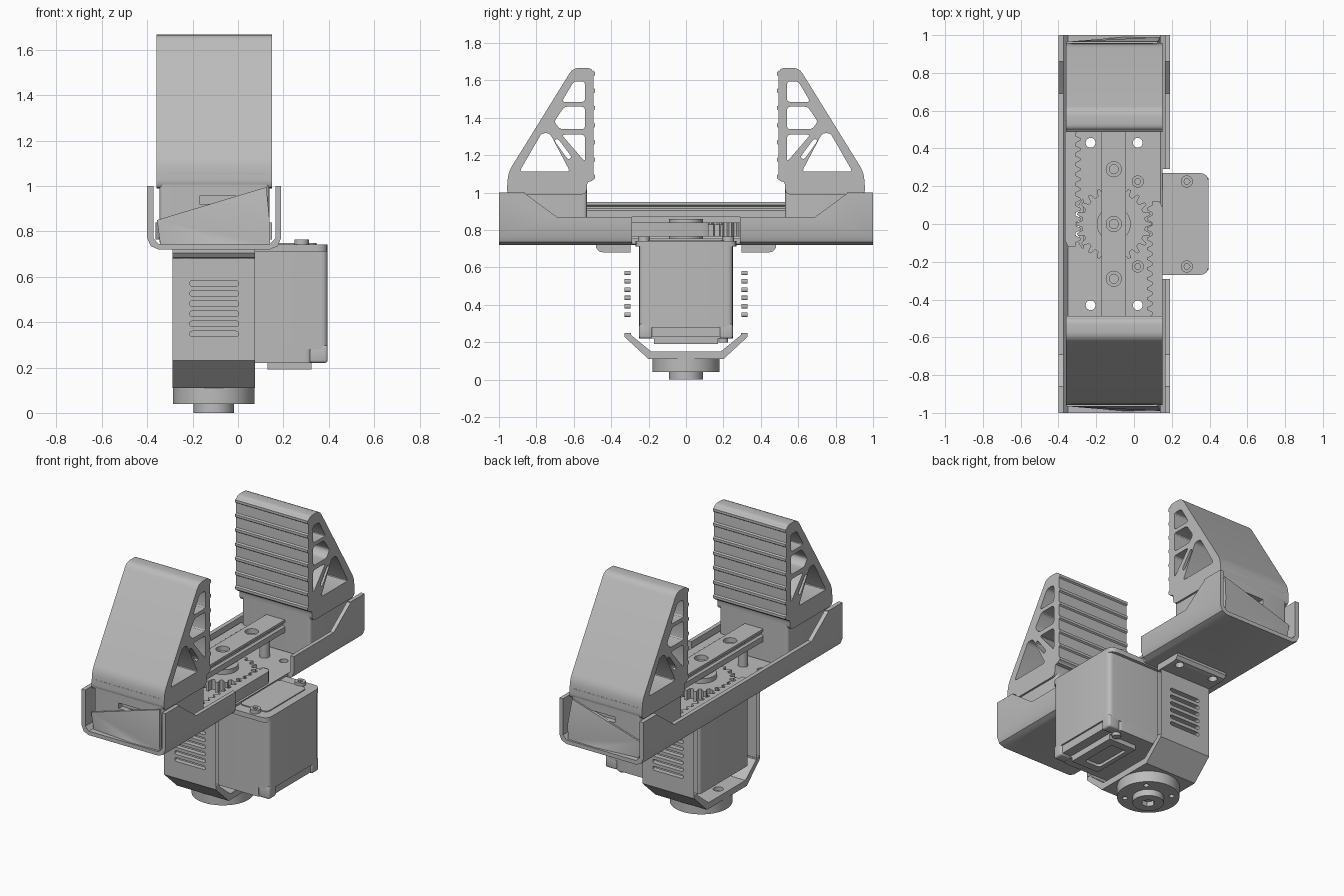
import bpy, bmesh
from math import sin, cos, pi
from mathutils import Vector

old = bpy.data.objects.get("Cube")
if old:
    bpy.data.objects.remove(old, do_unlink=True)

grey = bpy.data.materials.new("plain grey")
grey.use_nodes = True
grey.diffuse_color = (0.5, 0.5, 0.5, 1)
grey.node_tree.nodes["Principled BSDF"].inputs["Base Color"].default_value = (0.5, 0.5, 0.5, 1)
parts = []
CX = -0.107  # gear and rail axis


def make(name, bm):
    bmesh.ops.recalc_face_normals(bm, faces=bm.faces)
    mesh = bpy.data.meshes.new(name)
    bm.to_mesh(mesh)
    bm.free()
    mesh.materials.append(grey)
    ob = bpy.data.objects.new(name, mesh)
    bpy.context.collection.objects.link(ob)
    parts.append(ob)
    return ob


def rounded(pts, r, n=4):
    """Replace each corner of a polygon with a small curve."""
    out = []
    for i, p in enumerate(pts):
        p = Vector(p)
        a, b = Vector(pts[i - 1]) - p, Vector(pts[(i + 1) % len(pts)]) - p
        ra, rb = min(r, a.length * 0.45), min(r, b.length * 0.45)
        s, e = p + a.normalized() * ra, p + b.normalized() * rb
        for k in range(n + 1):
            t = k / n
            out.append(tuple(s * (1 - t) ** 2 + p * (2 * t * (1 - t)) + e * t * t))
    return out


def prism(name, pts, axis, lo, hi):
    """Extrude a polygon along an axis; points hold the other two coordinates in order."""
    bm = bmesh.new()

    def at(p, h):
        c = list(p)
        c.insert("xyz".index(axis), h)
        return bm.verts.new(c)
    bottom = [at(p, lo) for p in pts]
    top = [at(p, hi) for p in pts]
    bm.faces.new(bottom)
    bm.faces.new(top)
    for i in range(len(pts)):
        bm.faces.new((bottom[i - 1], bottom[i], top[i], top[i - 1]))
    return make(name, bm)


def rect(a0, a1, b0, b1):
    return [(a0, b0), (a1, b0), (a1, b1), (a0, b1)]


def box(name, x0, x1, y0, y1, z0, z1, r=0.0):
    pts = rect(x0, x1, y0, y1)
    return prism(name, rounded(pts, r) if r else pts, "z", z0, z1)


def disc(name, x, y, r, z0, z1, n=40):
    return prism(name, [(x + r * cos(2 * pi * i / n), y + r * sin(2 * pi * i / n)) for i in range(n)],
                 "z", z0, z1)


def finish(ob, *mods):
    """Bake the modifiers of an object into its mesh."""
    dg = bpy.context.evaluated_depsgraph_get()
    ob.data = bpy.data.meshes.new_from_object(ob.evaluated_get(dg))
    ob.modifiers.clear()


def cut(ob, cutters):
    for c in cutters:
        m = ob.modifiers.new("cut", "BOOLEAN")
        m.operation, m.solver, m.object = "DIFFERENCE", "EXACT", c
    finish(ob)
    for c in cutters:
        parts.remove(c)
        bpy.data.objects.remove(c, do_unlink=True)


def bevel(ob, width, segments=3):
    m = ob.modifiers.new("bevel", "BEVEL")
    m.width, m.segments = width, segments
    finish(ob)


# Channel frame with folded side walls
outer = rounded([(-0.40, 0.72), (0.19, 0.72)], 0.0, 1)
profile = ([(-0.40, 1.0), (-0.40, 0.77), (-0.385, 0.735), (-0.35, 0.72), (0.14, 0.72), (0.175, 0.735),
            (0.19, 0.77), (0.19, 1.0), (0.165, 1.0), (0.165, 0.77), (0.14, 0.745), (-0.35, 0.745),
            (-0.373, 0.77), (-0.373, 1.0)])
frame = prism("channel_frame", profile, "y", -1, 1)
cutters = [
    prism("wall_cutter", [(-0.86, 1.1), (-0.86, 0.995), (-0.69, 0.87), (0.69, 0.87), (0.86, 0.995), (0.86, 1.1)],
          "x", -0.6, 0.6),
    box("motor_gap", 0.15, 0.4, -0.29, 0.29, 0.6, 1.2),
    disc("gear_hole", CX, 0, 0.21, 0.6, 0.76)]
for x in (-0.23, 0.02):
    for y in (-0.43, 0.43):
        cutters.append(disc("bolt_hole", x, y, 0.026, 0.6, 0.8, 20))
cut(frame, cutters)

# Linear rail with counterbored holes, and its posts
rail = prism("rail", [(-0.172, 0.87), (-0.172, 0.905), (-0.16, 0.915), (-0.16, 0.925), (-0.172, 0.935),
                      (-0.172, 0.95), (-0.042, 0.95), (-0.042, 0.935), (-0.054, 0.925), (-0.054, 0.915),
                      (-0.042, 0.905), (-0.042, 0.87)], "y", -0.9, 0.9)
cut(rail, [disc("bore", CX, y, r, z, 1.0, 24) for y in (-0.29, 0, 0.29) for r, z in ((0.04, 0.92), (0.024, 0.8))])
for y in (-0.42, 0.42):
    disc("rail_post", CX, y, 0.03, 0.74, 0.88, 24)

# Drive gear
teeth, gear = 22, []
for i in range(teeth):
    for off, r in ((-0.32, 0.168), (-0.14, 0.2), (0.14, 0.2), (0.32, 0.168)):
        a = 2 * pi * (i + off) / teeth
        gear.append((CX + r * cos(a), r * sin(a)))
prism("drive_gear", gear, "z", 0.765, 0.83)
disc("gear_hub", CX, 0, 0.09, 0.73, 0.86)

# Racks, jaws and end covers, once for each end
for s, end in ((-1, "front"), (1, "back")):
    def turn(p):
        return p if s < 0 else (2 * CX - p[0], -p[1])

    def side(pts):
        return [(-s * y, z) for y, z in pts]

    rack = [(0.15, 0.09), (0.15, -0.55), (0.095, -0.55)]
    for i in range(12):
        y = -0.52 + i * 0.0528
        rack += [(0.095, y), (0.07, y + 0.013), (0.07, y + 0.025), (0.095, y + 0.038)]
    rack += [(0.095, 0.12), (0.135, 0.12)]
    prism(end + "_rack", [turn(p) for p in rack], "z", 0.765, 0.84)

    jaw = prism(end + "_jaw", side(rounded([(-0.96, 0.99), (-0.95, 1.11), (-0.605, 1.667), (-0.495, 1.667),
                                            (-0.495, 1.06), (-0.53, 1.06), (-0.53, 0.99)], 0.035)),
                "x", -0.36, 0.15)
    holes = [
        [(-0.89, 1.113), (-0.62, 1.113), (-0.728, 1.318), (-0.772, 1.318)],
        [(-0.54, 1.31), (-0.54, 1.165), (-0.665, 1.31)],
        [(-0.54, 1.34), (-0.54, 1.46), (-0.65, 1.46), (-0.705, 1.38), (-0.675, 1.34)],
        [(-0.54, 1.485), (-0.54, 1.595), (-0.6, 1.595), (-0.665, 1.485)],
        [(-0.705, 1.28), (-0.685, 1.29), (-0.61, 1.19), (-0.63, 1.175)]]
    cut(jaw, [prism("window", side(rounded(h, 0.018, 3)), "x", -0.6, 0.6) for h in holes])
    for k in range(7):
        z = 1.085 + k * 0.092
        ridge = [(-0.497, z - 0.016), (-0.486, z - 0.008), (-0.486, z + 0.008), (-0.497, z + 0.016)]
        prism(end + "_grip_ridge", side(ridge), "x", -0.36, 0.15)

    base = box(end + "_jaw_base", -0.345, 0.138, min(s * 0.53, s * 0.955), max(s * 0.53, s * 0.955), 0.75, 1.06, 0.02)
    cut(base, [box("pocket", -0.17, 0.02, min(s * 0.92, s * 1.1), max(s * 0.92, s * 1.1), 0.92, 0.955)])

    # Faceted end cover tapering to a point on one side
    bm = bmesh.new()
    pts = [(-0.357, 0.965, 0.85), (0.125, 0.965, 0.995), (0.14, 0.99, 0.84), (0.14, 0.985, 0.745),
           (-0.05, 0.99, 0.745), (-0.34, 0.96, 0.722)]
    ring = [bm.verts.new((x, s * y, z)) for x, y, z in pts]
    inner = [bm.verts.new((x, s * (y - 0.02), z)) for x, y, z in pts]
    for i in range(6):
        bm.faces.new((ring[i - 1], ring[i], inner[i], inner[i - 1]))
    for loop in (ring, inner):
        for i in range(1, 5):
            bm.faces.new((loop[0], loop[i], loop[i + 1]))
    make(end + "_end_cover", bm)

# Servo motor body, covers and screws
motor = box("motor_body", -0.27, 0.395, -0.25, 0.25, 0.28, 0.715, 0.03)
box("motor_lower_body", -0.27, 0.325, -0.25, 0.25, 0.22, 0.285, 0.03)
for y in (-0.215, 0.215):
    bevel(box("motor_foot", 0.315, 0.395, y - 0.035, y + 0.035, 0.22, 0.3), 0.012)
box("motor_foot_web", 0.3, 0.385, -0.19, 0.19, 0.23, 0.3)
lower = box("motor_bottom_cover", 0.13, 0.325, -0.17, 0.17, 0.192, 0.225)
cut(lower, [box("recess", 0.16, 0.27, -0.12, 0.12, 0.1, 0.21, 0.02)])
disc("bottom_boss", 0.3, 0.2, 0.025, 0.2, 0.23, 20)
box("motor_top_plate", -0.27, 0.395, -0.27, 0.27, 0.712, 0.742, 0.05)
box("motor_top_panel", 0.15, 0.345, -0.2, 0.2, 0.74, 0.748, 0.03)
for x in (0.02, 0.28):
    for y in (-0.225, 0.225):
        screw = disc("motor_screw", x, y, 0.032, 0.735, 0.765, 24)
        cut(screw, [disc("socket", x, y, 0.016, 0.75, 0.8, 6)])

# Bracket strap: lower cradle, slotted walls and mounting tabs
X0, X1 = -0.288, 0.075
half = [(0.185, 0.15), (0.295, 0.24), (0.295, 0.25), (0.33, 0.25), (0.33, 0.23), (0.2, 0.11)]
cradle = prism("bracket_cradle", half + [(-y, z) for y, z in reversed(half)], "x", X0, X1)
cut(cradle, [disc("cradle_hole", CX + d, 0, 0.03, 0.125, 0.3, 20) for d in (-0.12, 0.12)])
for s in (-1, 1):
    wall = box("bracket_wall", X0, X1, min(s * 0.298, s * 0.33), max(s * 0.298, s * 0.33), 0.25, 0.69)
    cut(wall, [prism("slot", rounded(rect(-0.212, 0.002, z - 0.012, z + 0.012), 0.012), "y", -0.5, 0.5)
               for z in [0.348 + 0.0445 * k for k in range(6)]])
    # the wall edges are left open
    bm = bmesh.new()
    bm.from_mesh(wall.data)
    edge = [f for f in bm.faces if abs(f.normal.x) > 0.9
            and (f.calc_center_median().x < X0 + 0.01 or f.calc_center_median().x > X1 - 0.01)]
    bmesh.ops.delete(bm, geom=edge, context="FACES")
    bm.to_mesh(wall.data)
    bm.free()
    tab = prism("bracket_tab", [(s * y, z) for y, z in ((0.298, 0.72), (0.48, 0.72), (0.48, 0.705), (0.465, 0.685),
                                                       (0.44, 0.68), (0.298, 0.68))], "x", X0, X1)
    cut(tab, [disc("tab_hole", x, s * 0.43, 0.026, 0.6, 0.8, 20) for x in (-0.23, 0.02)])

# Round mounting flange
flange = disc("mount_flange", CX, 0, 0.18, 0.04, 0.11, 48)
cut(flange, [disc("flange_hole", CX + 0.135 * cos(a), 0.135 * sin(a), 0.016, 0.0, 0.08, 16)
             for a in [pi / 4 + k * pi / 2 for k in range(4)]])
spigot = disc("mount_spigot", CX, 0, 0.09, 0, 0.045, 40)
cut(spigot, [disc("spigot_bore", CX, 0, 0.04, -0.1, 0.03, 6)])

# Smooth the round parts and keep sharp edges
bpy.ops.object.select_all(action="DESELECT")
for ob in parts:
    ob.select_set(True)
bpy.context.view_layer.objects.active = parts[0]
bpy.ops.object.shade_smooth_by_angle(angle=pi / 6)
